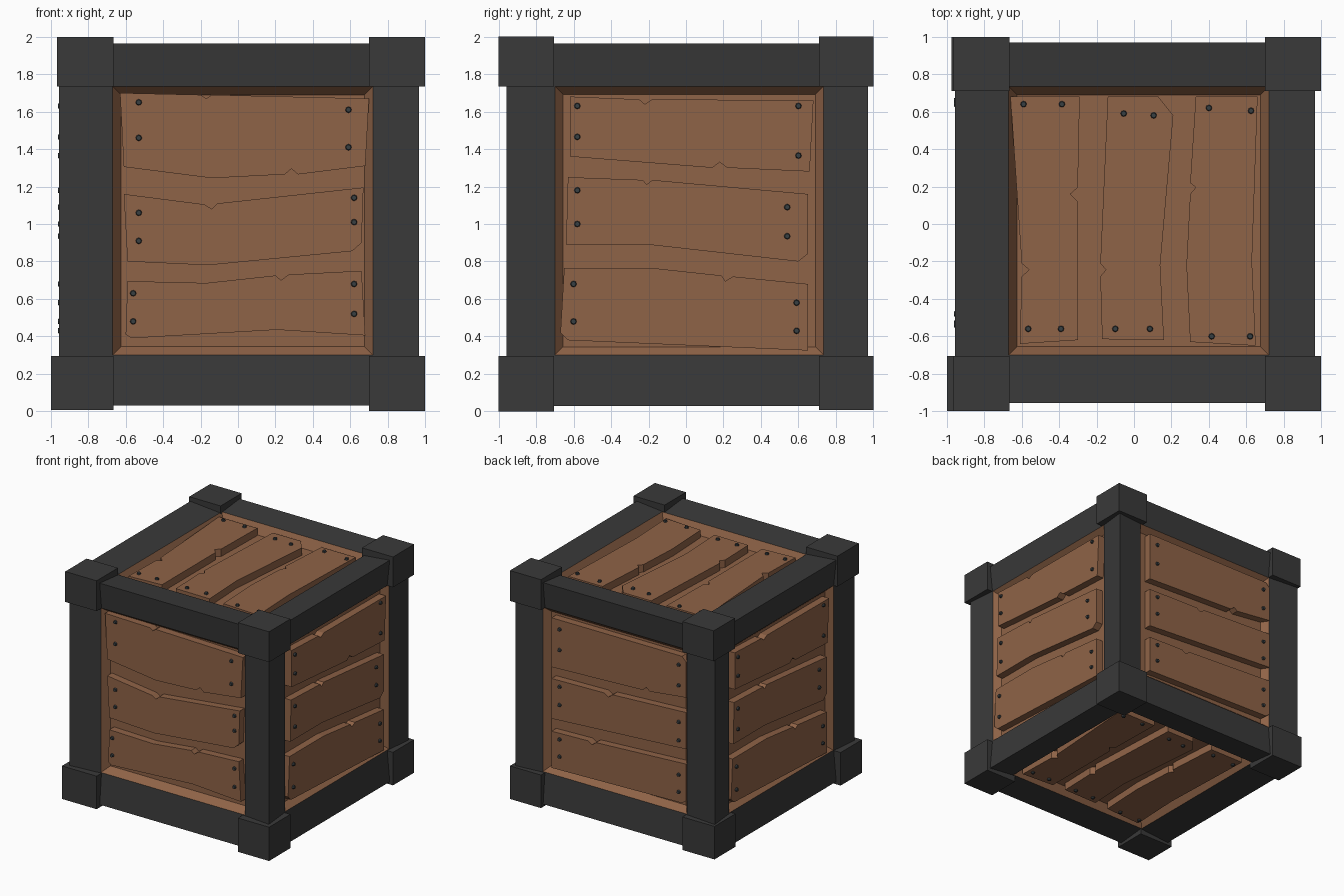
import bpy, math
from mathutils import Vector

if "Cube" in bpy.data.objects:
    bpy.data.objects.remove(bpy.data.objects["Cube"])

def material(name, rgb):
    m = bpy.data.materials.new(name)
    m.diffuse_color = (*rgb, 1)
    m.use_nodes = True
    m.node_tree.nodes["Principled BSDF"].inputs["Base Color"].default_value = m.diffuse_color
    return m


WOOD = material("brown_wood", (0.275, 0.125, 0.063))
IRON = material("dark_iron", (0.041, 0.041, 0.041))
NAIL = material("nail_grey", (0.040, 0.050, 0.055))

CENTRE = Vector((0, 0, 1))
# Distances from the centre for the negative and positive side of x, y, z
OUTER = [(0.957, 0.968), (0.957, 0.97), (0.97, 0.963)]
INNER = [(0.67, 0.72), (0.70, 0.735), (0.70, 0.735)]
BLOCK = [(0.665, 0.70), (0.705, 0.71), (0.705, 0.735)]
X, Y, Z = Vector((1, 0, 0)), Vector((0, 1, 0)), Vector((0, 0, 1))


def side(table, d):
    """Distance stored for the axis direction d."""
    a = max(range(3), key=lambda i: abs(d[i]))
    return table[a][1 if d[a] > 0 else 0]


def make(name, verts, faces, mat):
    me = bpy.data.meshes.new(name)
    me.from_pydata([v + CENTRE for v in verts], [], faces)
    me.materials.append(mat)
    ob = bpy.data.objects.new(name, me)
    bpy.context.collection.objects.link(ob)
    return ob


def prism(name, bottom, top, mat):
    """Closed solid between two matching outlines, counterclockwise from the top."""
    n = len(bottom)
    faces = [tuple(reversed(range(n))), tuple(range(n, 2 * n))]
    faces += [(i, (i + 1) % n, n + (i + 1) % n, n + i) for i in range(n)]
    return make(name, bottom + top, faces, mat)


def ccw(pts):
    area = sum(a[0] * b[1] - b[0] * a[1] for a, b in zip(pts, pts[1:] + pts[:1]))
    return pts if area > 0 else pts[::-1]


# Iron beams along the twelve edges, top faces leaning slightly inwards
for A, B, C in ((X, Y, Z), (Y, Z, X), (Z, X, Y)):
    for sb in (-1, 1):
        for sc in (-1, 1):
            ob_, oc = side(OUTER, B * sb), side(OUTER, C * sc)
            ib, ic = side(INNER, B * sb), side(INNER, C * sc)
            sec = [(ob_, oc), (ib, oc - 0.025), (ib, ic), (ob_ - 0.025, ic)]
            sec = ccw([(p * sb, q * sc) for p, q in sec])
            ends = [[A * e + B * p + C * q for p, q in sec] for e in (-0.9, 0.9)]
            prism("edge_beam", ends[0], ends[1], IRON)

# Corner blocks, the left ones slightly uneven
for sx in (-1, 1):
    for sy in (-1, 1):
        for sz in (-1, 1):
            ox = 1 if sx > 0 else 0.968 if sz > 0 else 1 if sy < 0 else 0.975
            oz = 1 if sz > 0 or (sx, sy) == (1, -1) else 0.993
            rx, ry, rz = (sorted((s * o, s * side(BLOCK, d * s)))
                          for s, d, o in ((sx, X, ox), (sy, Y, 1), (sz, Z, oz)))
            if sz < 0 and (sx, sy) == (1, -1):
                rz[0] = -1
            sq = [(rx[0], ry[0]), (rx[1], ry[0]), (rx[1], ry[1]), (rx[0], ry[1])]
            prism("corner_block", [Vector((x, y, rz[0])) for x, y in sq],
                  [Vector((x, y, rz[1])) for x, y in sq], IRON)

# Plank outlines and nail positions for the front
FRONT_PLANKS = [
    [(-.63, .70), (-.20, .69), (-.17, .67), (-.14, .69), (.70, .67), (.68, .31),
     (.32, .265), (.285, .295), (.25, .265), (-.14, .245), (-.61, .305)],
    [(-.61, .16), (-.18, .105), (-.14, .08), (-.11, .11), (.67, .195), (.66, -.10),
     (.61, -.145), (-.16, -.22), (-.59, -.20)],
    [(-.59, -.305), (-.17, -.315), (.20, -.275), (.23, -.30), (.27, -.27),
     (.66, -.25), (.68, -.595), (.21, -.565), (-.57, -.61), (-.60, -.59)]]
FRONT_NAILS = [(-.53, .65), (-.53, .46), (.59, .61), (.59, .41), (-.53, .06), (-.53, -.09),
               (.62, .14), (.62, .01), (-.56, -.37), (-.56, -.52), (.62, -.32), (.62, -.48)]
# For the back, with straighter planks
BACK_PLANKS = [
    [(-.63, .67), (.63, .67), (.67, .63), (.67, .32), (.32, .28), (.285, .305),
     (.25, .275), (-.63, .24)],
    [(-.63, .14), (-.12, .15), (-.08, .125), (-.04, .155), (.67, .19), (.67, -.13),
     (-.63, -.21)],
    [(-.63, -.32), (-.28, -.31), (-.24, -.335), (-.20, -.305), (.67, -.26),
     (.67, -.58), (.63, -.61), (-.63, -.64)]]
BACK_NAILS = [(x, y) for x in (-.55, .60)
              for y in (.59, .41, .09, -.07, -.37, -.52)]
# For the right and left sides
SIDE_PLANKS = [
    [(-.62, .68), (-.25, .665), (-.22, .64), (-.18, .665), (.68, .66), (.66, .28),
     (.22, .30), (.18, .33), (.14, .30), (-.62, .36)],
    [(-.63, .25), (-.23, .235), (-.21, .21), (-.18, .235), (.65, .16), (.65, -.16),
     (.60, -.20), (-.20, -.11), (-.64, -.11)],
    [(-.65, -.235), (-.18, -.235), (.19, -.275), (.21, -.305), (.25, -.28),
     (.65, -.32), (.65, -.675), (-.63, -.62), (-.67, -.58)]]
SIDE_NAILS = [(-.58, .63), (-.58, .465), (.60, .63), (.60, .365), (-.58, .18), (-.58, 0),
              (.54, .09), (.54, -.065), (-.60, -.32), (-.60, -.52), (.59, -.42), (.59, -.57)]
# For the lid and base
LID_PLANKS = [
    [(-.66, .68), (-.29, .68), (-.30, .195), (-.34, .16), (-.30, .12), (-.30, -.62),
     (-.61, -.64), (-.60, -.28), (-.56, -.245), (-.60, -.21)],
    [(-.14, .68), (.13, .68), (.21, .58), (.14, -.22), (.16, -.62), (-.17, -.615),
     (-.18, -.28), (-.15, -.245), (-.18, -.21)],
    [(.33, .68), (.66, .68), (.63, -.20), (.65, -.65), (.30, -.63), (.28, -.22),
     (.30, .16), (.33, .195), (.30, .22)]]
LID_NAILS = [(-.59, .64), (-.385, .64), (-.055, .59), (.105, .58), (.40, .62), (.625, .605),
             (-.565, -.56), (-.39, -.56), (-.10, -.56), (.085, -.56), (.415, -.60), (.62, -.60)]


def wall(name, U, V, planks, nails, lift=0.0, shift=0.0):
    """Recessed board, three raised planks and their nails on one side."""
    N = U.cross(V)
    rim = side(OUTER, N) - 0.025
    front = rim + lift
    back = front - 0.065

    def at(pts, d, off=0.0):
        return [U * (p + off) + V * q + N * d for p, q in pts]

    # recess with sloping walls
    l, r = side(INNER, -U), side(INNER, U)
    b, t = side(INNER, -V), side(INNER, V)
    k = 0.045
    edge = at([(-l, -b), (r, -b), (r, t), (-l, t)], rim)
    floor = at([(k - l, k - b), (r - k, k - b), (r - k, t - k), (k - l, t - k)], back)
    make(name + "_recess", edge + floor,
         [(4, 5, 6, 7)] + [(i, (i + 1) % 4, 4 + (i + 1) % 4, 4 + i) for i in range(4)], WOOD)
    # notched planks
    for pts in planks:
        pts = ccw(pts)
        prism(name + "_plank", at(pts, back - 0.01, shift), at(pts, front, shift), WOOD)
    # nail heads
    ring = [(math.cos(i * math.pi / 4), math.sin(i * math.pi / 4)) for i in range(8)]
    for x, y in nails:
        low = [(x + 0.018 * c, y + 0.018 * s) for c, s in ring]
        high = [(x + 0.013 * c, y + 0.013 * s) for c, s in ring]
        prism(name + "_nail", at(low, front - 0.005, shift), at(high, front + 0.015, shift), NAIL)


wall("front", X, Z, FRONT_PLANKS, FRONT_NAILS)
wall("back", -X, Z, BACK_PLANKS, BACK_NAILS, 0.01)
wall("right", Y, Z, SIDE_PLANKS, SIDE_NAILS, 0.01)
wall("left", -Y, Z, SIDE_PLANKS, SIDE_NAILS, 0.015, -0.06)
wall("lid", X, Y, LID_PLANKS, LID_NAILS, -0.02)
wall("base", -X, Y, LID_PLANKS, LID_NAILS, 0.0, -0.06)
